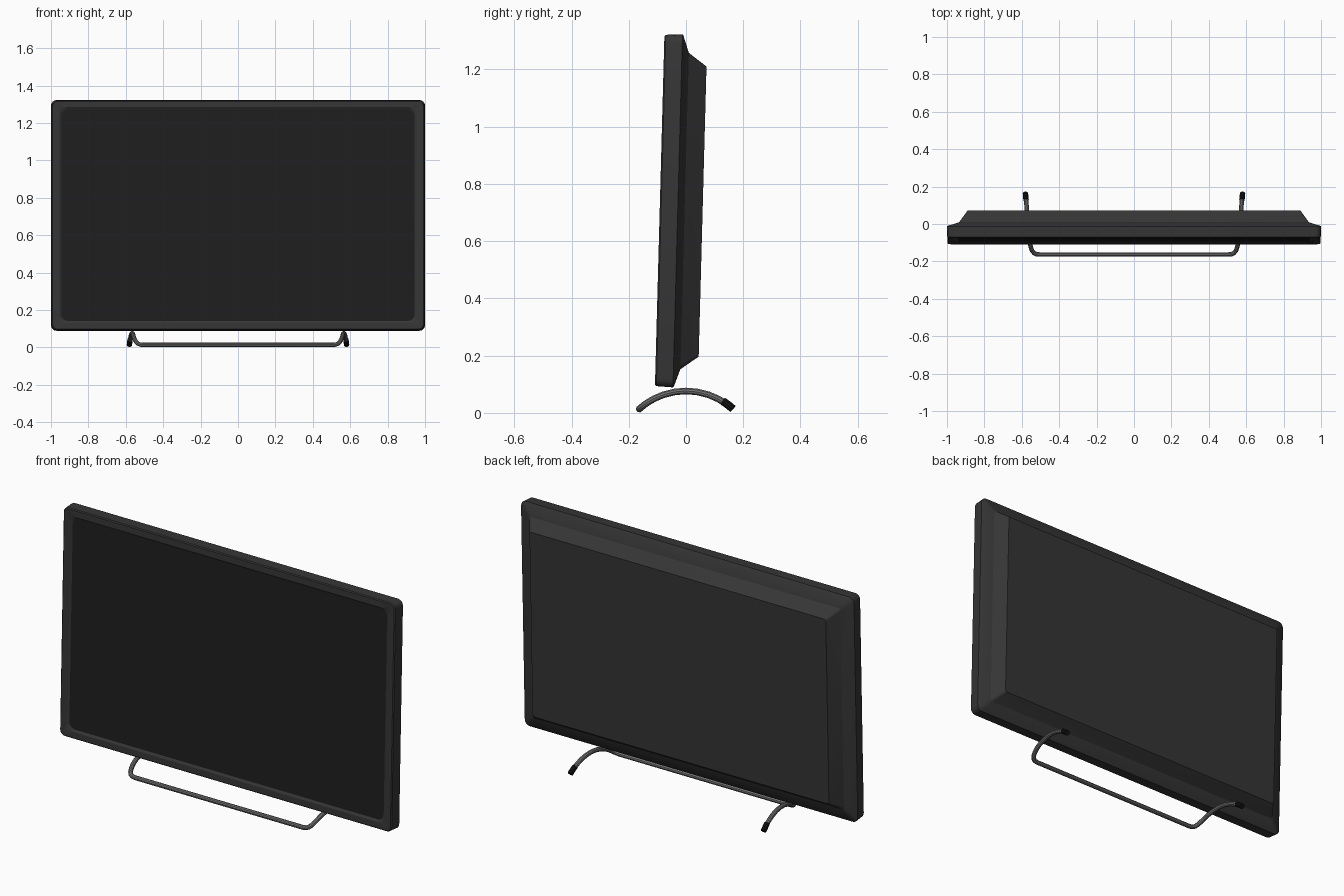
import bpy, bmesh, math
from mathutils import Matrix

if "Cube" in bpy.data.objects:
    bpy.data.objects.remove(bpy.data.objects["Cube"])

def material(name, v):
    m = bpy.data.materials.new(name)
    m.diffuse_color = (v, v, v, 1)
    m.use_nodes = True
    m.node_tree.nodes["Principled BSDF"].inputs["Base Color"].default_value = m.diffuse_color
    return m

CASE = material("charcoal plastic", 0.036)
GLASS = material("dark screen", 0.013)
METAL = material("grey metal", 0.17)
RUBBER = material("black rubber", 0.006)

TILT = Matrix.Translation((0, 0, 0.705)) @ Matrix.Rotation(-0.027, 4, 'X')

def ring(bm, w, h, y, r, seg=4):
    """Rounded rectangle of half size w x h, facing -y."""
    verts = []
    for i, (sx, sz) in enumerate([(1, 1), (-1, 1), (-1, -1), (1, -1)]):
        for k in range(seg + 1):
            a = math.pi / 2 * (i + k / seg)
            verts.append(bm.verts.new((sx * (w - r) + r * math.cos(a), y,
                                       sz * (h - r) + r * math.sin(a))))
    return verts

def loft(name, sections, mat, cap_first=False, cap_last=False):
    bm = bmesh.new()
    rings = [ring(bm, *s) for s in sections]
    for a, b in zip(rings, rings[1:]):
        n = len(a)
        for i in range(n):
            j = (i + 1) % n
            bm.faces.new((a[i], b[i], b[j], a[j]))
    if cap_first:
        bm.faces.new(rings[0])
    if cap_last:
        bm.faces.new(rings[-1][::-1])
    bm.normal_update()
    # make the faces point outwards
    big = max(bm.faces, key=lambda f: f.calc_area())
    want = 1 if cap_last else -1
    if big.normal.y * want < 0:
        bmesh.ops.reverse_faces(bm, faces=bm.faces[:])
    bm.transform(TILT)
    return finish(name, bm, mat)

def finish(name, bm, mat):
    me = bpy.data.meshes.new(name)
    bm.to_mesh(me)
    bm.free()
    ob = bpy.data.objects.new(name, me)
    bpy.context.collection.objects.link(ob)
    me.materials.append(mat)
    smooth(ob)
    return ob

def smooth(ob):
    bpy.ops.object.select_all(action='DESELECT')
    ob.select_set(True)
    bpy.context.view_layer.objects.active = ob
    bpy.ops.object.shade_smooth_by_angle(angle=math.radians(30))

def tube(name, pts, radius, mat):
    cu = bpy.data.curves.new(name, 'CURVE')
    cu.dimensions = '3D'
    cu.bevel_depth = radius
    cu.bevel_resolution = 3
    cu.use_fill_caps = True
    sp = cu.splines.new('POLY')
    sp.points.add(len(pts) - 1)
    for p, co in zip(sp.points, pts):
        p.co = (*co, 1)
    cu.materials.append(mat)
    ob = bpy.data.objects.new(name, cu)
    bpy.context.collection.objects.link(ob)
    bpy.ops.object.select_all(action='DESELECT')
    ob.select_set(True)
    bpy.context.view_layer.objects.active = ob
    bpy.ops.object.convert(target='MESH')
    smooth(bpy.context.view_layer.objects.active)

# housing: bezel lip, frame edge, sloped back and rear panel
loft("housing", [
    (0.944, 0.566, -0.084, 0.035),
    (0.955, 0.577, -0.092, 0.035),
    (0.991, 0.609, -0.092, 0.025),
    (0.996, 0.614, -0.087, 0.028),
    (1.000, 0.617, -0.029, 0.030),
    (0.996, 0.614, -0.026, 0.028),
    (0.935, 0.553, -0.005, 0.015),
    (0.890, 0.507, 0.058, 0.012),
], CASE, cap_last=True)

# screen glass
loft("screen", [(0.944, 0.566, -0.084, 0.035)], GLASS, cap_first=True)

# wire stand: arched legs joined by a front bar
R, PEAK = 0.243, 0.0765

def arch(y):
    return PEAK - R + math.sqrt(R * R - y * y)

half = [(0.579, 0.150), (0.576, 0.115), (0.573, 0.08), (0.569, 0.04),
        (0.566, 0.0), (0.562, -0.04), (0.559, -0.08), (0.555, -0.11),
        (0.550, -0.13), (0.544, -0.145), (0.535, -0.155), (0.523, -0.161),
        (0.505, -0.163)]
right = [(x, y, arch(y)) for x, y in half]
tube("stand", right + [(-x, y, z) for x, y, z in reversed(right)], 0.012, METAL)

# rubber feet on the rear ends
for side, s in (("left", -1), ("right", 1)):
    ys = [0.128, 0.141, 0.154, 0.164]
    tube(side + "_rear_foot",
         [(s * (0.577 + (y - 0.128) * 0.1), y, arch(y) + 0.001) for y in ys],
         0.0145, RUBBER)
